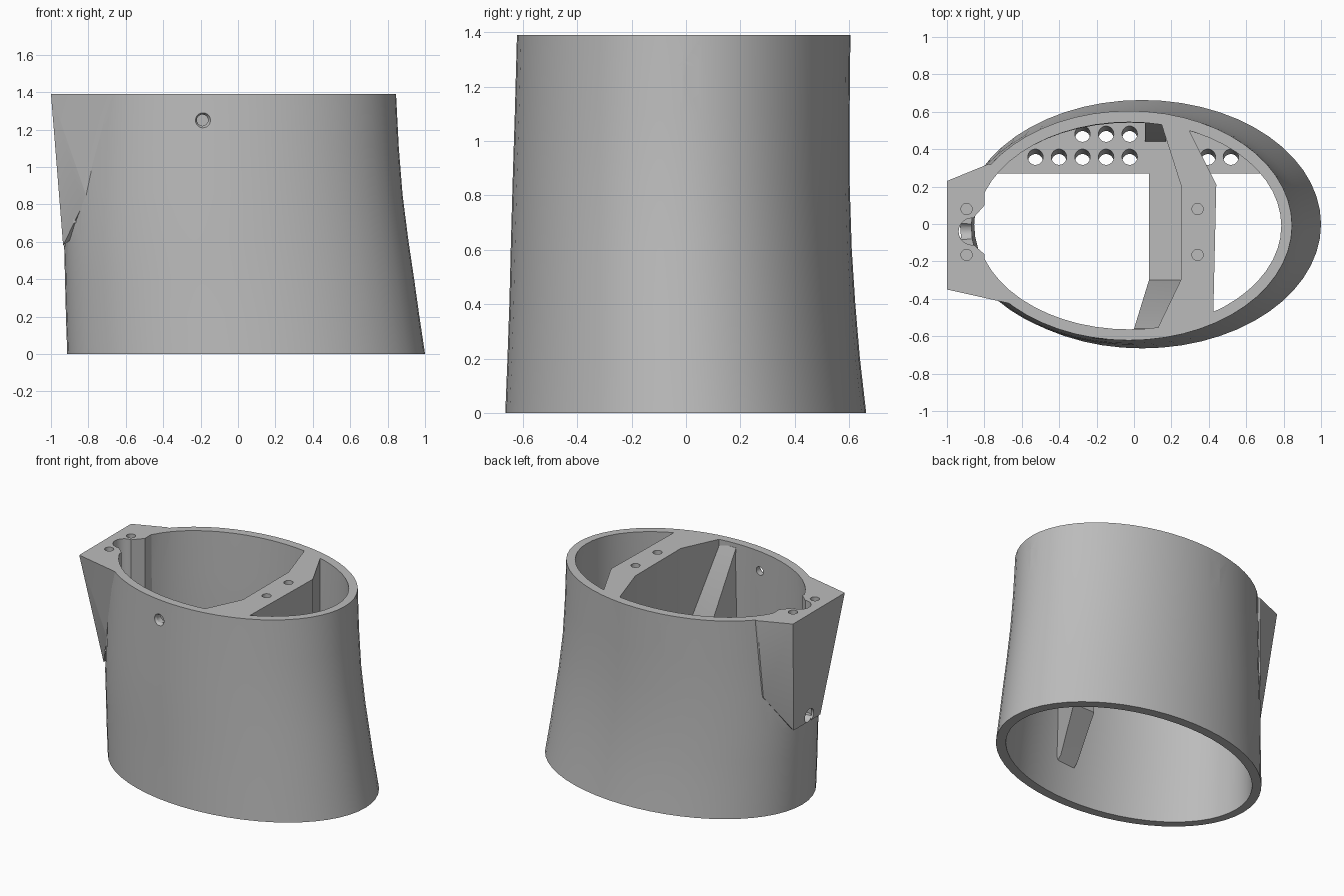
import bpy, bmesh
from math import sin, cos, pi
from mathutils import Vector, Matrix

cube = bpy.data.objects.get("Cube")
if cube:
    bpy.data.objects.remove(cube, do_unlink=True)

grey = bpy.data.materials.new("plain grey")
grey.use_nodes = True
grey.diffuse_color = (0.5, 0.5, 0.5, 1)
grey.node_tree.nodes["Principled BSDF"].inputs["Base Color"].default_value = (0.5, 0.5, 0.5, 1)


def finish(name, bm):
    bmesh.ops.recalc_face_normals(bm, faces=bm.faces)
    mesh = bpy.data.meshes.new(name)
    bm.to_mesh(mesh)
    bm.free()
    mesh.materials.append(grey)
    obj = bpy.data.objects.new(name, mesh)
    bpy.context.collection.objects.link(obj)
    return obj


def boolean(obj, tool, op="DIFFERENCE", keep=False):
    mod = obj.modifiers.new("boolean", "BOOLEAN")
    mod.operation, mod.solver, mod.object = op, "EXACT", tool
    bpy.context.view_layer.objects.active = obj
    bpy.ops.object.modifier_apply(modifier=mod.name)
    if not keep:
        bpy.data.objects.remove(tool, do_unlink=True)


def loft(name, levels, inset=0, sides=56):
    """Stack of ovals: height, left end, right end, front, back."""
    bm = bmesh.new()
    rings = []
    for z, x0, x1, y0, y1 in levels:
        cx, cy = (x0 + x1) / 2, (y0 + y1) / 2
        a, b = (x1 - x0) / 2 - inset, (y1 - y0) / 2 - inset
        rings.append([bm.verts.new((cx + a * cos(2 * pi * i / sides),
                                    cy + b * sin(2 * pi * i / sides), z))
                      for i in range(sides)])
    for low, high in zip(rings, rings[1:]):
        for i in range(sides):
            j = (i + 1) % sides
            bm.faces.new((low[i], low[j], high[j], high[i]))
    bm.faces.new(rings[0])
    bm.faces.new(rings[-1])
    return finish(name, bm)


def prism(name, points, low, high, axis="z"):
    """Extrude an outline along z (x, y points) or along x (y, z points)."""
    bm = bmesh.new()
    place = (lambda p, t: (p[0], p[1], t)) if axis == "z" else (lambda p, t: (t, p[0], p[1]))
    face = bm.faces.new([bm.verts.new(place(p, low)) for p in points])
    moved = bmesh.ops.extrude_face_region(bm, geom=[face])["geom"]
    shift = Vector((0, 0, high - low) if axis == "z" else (high - low, 0, 0))
    bmesh.ops.translate(bm, vec=shift, verts=[v for v in moved if isinstance(v, bmesh.types.BMVert)])
    return finish(name, bm)


def rect(x0, x1, y0, y1):
    return [(x0, y0), (x1, y0), (x1, y1), (x0, y1)]


def rod(start, end, r0, r1=None):
    a, b = Vector(start), Vector(end)
    bm = bmesh.new()
    bmesh.ops.create_cone(bm, cap_ends=True, segments=24, radius1=r0,
                          radius2=r0 if r1 is None else r1, depth=(b - a).length)
    turn = (b - a).to_track_quat("Z", "Y").to_matrix().to_4x4()
    bm.transform(Matrix.Translation((a + b) / 2) @ turn)
    return finish("cutter", bm)


TOP = 1.39
middle = [(0.2, -0.92, 0.97, -0.657, 0.64), (0.4, -0.925, 0.942, -0.65, 0.623),
          (0.6, -0.93, 0.912, -0.645, 0.61), (0.85, -0.92, 0.88, -0.638, 0.602),
          (1.1, -0.91, 0.86, -0.63, 0.602)]
foot, rim = (-0.913, 1.0, -0.665, 0.663), (-0.9, 0.845, -0.622, 0.605)
outer_levels = [(0, *foot)] + middle + [(TOP, *rim)]
open_levels = [(-0.05, *foot)] + middle + [(TOP + 0.06, *rim)]

# Oval shell with the mounting block blended into its end
shell = loft("shell", outer_levels)
bm = bmesh.new()
for p in [(-1, 0.23, TOP), (-1, -0.35, TOP), (-0.78, 0.32, TOP), (-0.62, -0.435, TOP),
          (-0.81, 0.29, 0.84), (-0.81, -0.31, 0.84), (-0.935, 0.13, 0.58), (-0.935, -0.17, 0.58),
          (-0.6, 0.3, TOP), (-0.6, 0.2, 0.84), (-0.6, -0.2, 0.84)]:
    bm.verts.new(p)
hull = bmesh.ops.convex_hull(bm, input=bm.verts)
bmesh.ops.delete(bm, geom=hull["geom_interior"], context="VERTS")
boolean(shell, finish("block", bm), "UNION")
boolean(shell, loft("hollow", open_levels, 0.06))
boolean(shell, prism("block_inside", rect(-0.88, -0.8, -0.24, 0.2), 0.7, TOP), "UNION")

# Cable groove and its outlet through the block end
boolean(shell, rod((-0.87, -0.04, 0.6), (-0.865, -0.04, 1.5), 0.072))
boolean(shell, prism("cutter", [(-0.87, -0.1), (-0.79, -0.17), (-0.7, -0.17), (-0.7, 0.11),
                                (-0.79, 0.11), (-0.87, 0.02)], 0.6, 1.5))
boolean(shell, rod((-1.1, -0.04, 0.6), (-0.8, -0.04, 0.64), 0.05))

# Countersunk screw holes through the wall
for point, out in [((-0.19, -0.626, 1.25), (0, -1, 0)), ((-0.19, 0.594, 1.25), (0, 1, 0)),
                   ((0.853, 0, 1.25), (1, 0, 0))]:
    p, d = Vector(point), Vector(out)
    boolean(shell, rod(p - d * 0.12, p + d * 0.1, 0.03))
    boolean(shell, rod(p - d * 0.03, p + d * 0.015, 0.03, 0.055))

# Pin holes in the block
PIN_ROWS = (0.08, -0.165)
for y in PIN_ROWS:
    boolean(shell, rod((-0.895, y, TOP - 0.12), (-0.895, y, 1.5), 0.03))

# Cross beam flush with the rim
core = loft("core", open_levels, 0.035)
beam = prism("cross_beam", [(0.13, -0.65), (0.13, -0.55), (0.25, -0.3), (0.25, 0.21), (0.11, 0.65),
                            (0.22, 0.65), (0.44, 0.21), (0.42, -0.65)], 0.68, TOP)
boolean(beam, core, "INTERSECT", True)
for y in PIN_ROWS:
    boolean(beam, rod((0.34, y, TOP - 0.12), (0.34, y, 1.5), 0.03))

# Tray: rear shelf and lengthwise bar, with rows of round holes
tray = prism("tray", [(-0.9, 0.27), (0.08, 0.27), (0.08, -0.32), (0.25, -0.32), (0.25, 0.27),
                      (0.95, 0.27), (0.95, 0.7), (-0.9, 0.7)], 0.6, 0.7)
boolean(tray, core, "INTERSECT", True)
spots = [(-0.527 + 0.126 * i, 0.36) for i in range(5)]
spots += [(-0.275 + 0.126 * i, 0.483) for i in range(3)] + [(0.395, 0.36), (0.518, 0.36)]
for x, y in spots:
    boolean(tray, rod((x, y - 0.055, 0.5), (x, y + 0.025, 0.8), 0.041))

# Sloping struts from the front and rear walls
strut = prism("front_strut", [(-0.7, 0.16), (-0.56, 0.28), (-0.3, 0.5), (-0.3, 0.7),
                              (-0.56, 1.36), (-0.7, 1.36)], 0.0, 0.25, "x")
for v in strut.data.vertices:  # lean the wall end sideways
    if v.co.y < -0.31:
        v.co.x = 0.0 if v.co.x < 0.1 else 0.14
boolean(strut, core, "INTERSECT", True)
for v in strut.data.vertices:
    if v.co.y > -0.31 and v.co.x < 0.1:
        v.co.x = 0.08
rear = prism("rear_strut", [(0.44, 0.62), (0.44, 0.7), (0.54, 1.1), (0.65, 1.1), (0.65, 0.62)],
             0.06, 0.17, "x")
boolean(rear, core, "INTERSECT")

# Smooth wall with crisp edges
for obj in bpy.context.collection.objects:
    obj.select_set(obj in (shell, beam, tray, strut, rear))
bpy.context.view_layer.objects.active = shell
bpy.ops.object.shade_smooth_by_angle(angle=0.45)
